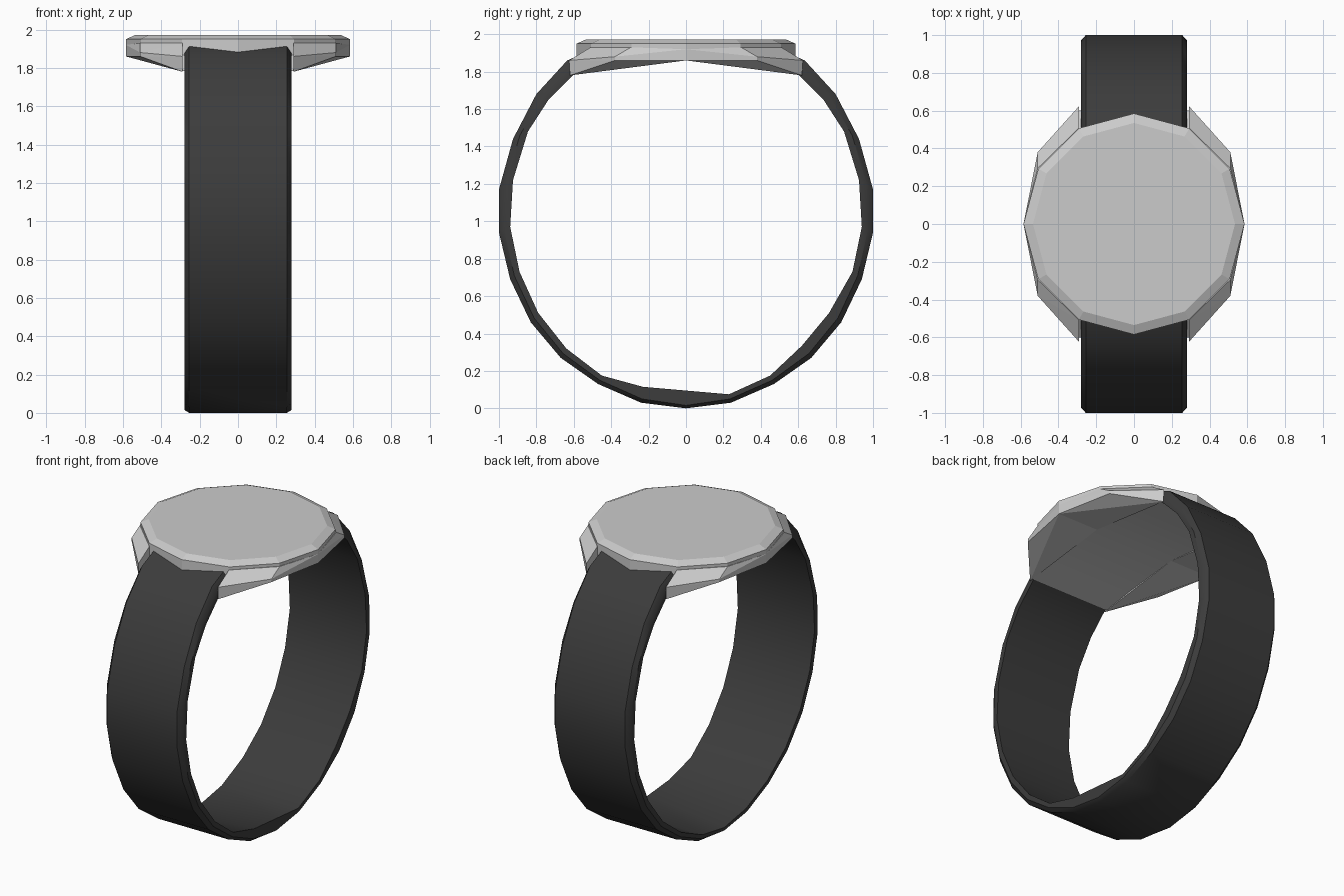
import bpy, bmesh, math

cube = bpy.data.objects.get("Cube")
if cube:
    bpy.data.objects.remove(cube, do_unlink=True)


def make_material(name, value):
    mat = bpy.data.materials.new(name)
    mat.use_nodes = True
    colour = (value, value, value, 1)
    mat.diffuse_color = colour
    mat.node_tree.nodes["Principled BSDF"].inputs["Base Color"].default_value = colour
    return mat


metal = make_material("light grey metal", 0.6)
rubber = make_material("black rubber", 0.045)


def finish(name, bm, mat, smooth_angle=None):
    bmesh.ops.recalc_face_normals(bm, faces=bm.faces[:])
    mesh = bpy.data.meshes.new(name)
    bm.to_mesh(mesh)
    bm.free()
    mesh.materials.append(mat)
    obj = bpy.data.objects.new(name, mesh)
    bpy.context.collection.objects.link(obj)
    if smooth_angle:
        bpy.ops.object.select_all(action="DESELECT")
        obj.select_set(True)
        bpy.context.view_layer.objects.active = obj
        bpy.ops.object.shade_smooth_by_angle(angle=math.radians(smooth_angle))
    return obj


def loft(bm, rings, closed=True):
    """Skin a list of equal-length point rings and cap both ends."""
    loops = [[bm.verts.new(p) for p in ring] for ring in rings]
    n = len(loops[0])
    for a, b in zip(loops, loops[1:]):
        for i in range(n):
            j = (i + 1) % n
            bm.faces.new((a[i], a[j], b[j], b[i]))
    bm.faces.new(loops[0])
    bm.faces.new(loops[-1])


# Twelve-sided watch case with a chamfered top rim
bm = bmesh.new()
loft(bm, [[(r * math.cos(k * math.pi / 6), r * math.sin(k * math.pi / 6), z)
           for k in range(12)]
          for r, z in ((0.585, 1.86), (0.585, 1.95), (0.535, 1.972))])
finish("watch_case", bm, metal)

# Four lugs sweeping down from the case to the strap
LUG = [(0.585, 0, 1.86), (0.29, 0, 1.86), (0.51, 0.38, 1.86), (0.29, 0.62, 1.78),
       (0.29, 0.39, 1.82), (0.585, 0, 1.92), (0.29, 0, 1.92), (0.51, 0.38, 1.88),
       (0.29, 0.625, 1.86), (0.51, 0.295, 1.93), (0.29, 0.51, 1.93)]
for sy, end in ((-1, "front"), (1, "back")):
    for sx, side in ((1, "left"), (-1, "right")):
        bm = bmesh.new()
        verts = [bm.verts.new((sx * x, sy * y, z)) for x, y, z in LUG]
        hull = bmesh.ops.convex_hull(bm, input=verts)
        spare = {v for v in hull["geom_interior"] + hull["geom_unused"]
                 if isinstance(v, bmesh.types.BMVert)}
        bmesh.ops.delete(bm, geom=list(spare), context="VERTS")
        finish(f"{end}_{side}_lug", bm, metal)

# Arched back plate between the lugs
ARCH = [(-0.6, 1.785), (-0.39, 1.82), (0, 1.86), (0.39, 1.82), (0.6, 1.785),
        (0.5, 1.875), (-0.5, 1.875)]
bm = bmesh.new()
loft(bm, [[(x, y, z) for y, z in ARCH] for x in (-0.29, 0.29)])
finish("back_plate", bm, metal, 20)

# Strap: outer and inner outline of one half, from the bottom up to the case
HALF = [((0, 0), (0, 0.035)), ((0.24, 0.03), (0.23, 0.075)),
        ((0.47, 0.13), (0.45, 0.175)), ((0.67, 0.27), (0.64, 0.32)),
        ((0.83, 0.46), (0.79, 0.51)), ((0.94, 0.69), (0.89, 0.73)),
        ((1.0, 0.94), (0.94, 0.97)), ((1.0, 1.17), (0.925, 1.22)),
        ((0.925, 1.44), (0.845, 1.48)), ((0.80, 1.68), (0.735, 1.65)),
        ((0.635, 1.86), (0.60, 1.785)), ((0.50, 1.92), (0.50, 1.83))]
path = [((-a, b), (-c, d)) for (a, b), (c, d) in HALF[:0:-1]] + HALF
# Uneven inner edge on the left side
UNEVEN = {(0.79, 0.51): (0.765, 0.51), (0.64, 0.32): (0.62, 0.335),
          (-0.23, 0.075): (-0.23, 0.115), (0, 0.035): (0, 0.095)}
rings = []
for out, inn in path:
    mid = [o + 0.45 * (i - o) for o, i in zip(out, inn)]
    left = UNEVEN.get(inn, inn)
    rings.append([(-0.28, *inn), (-0.28, *mid), (-0.255, *out),
                  (0.255, *out), (0.28, *mid), (0.28, *left)])
bm = bmesh.new()
loft(bm, rings)
finish("strap", bm, rubber, 40)
